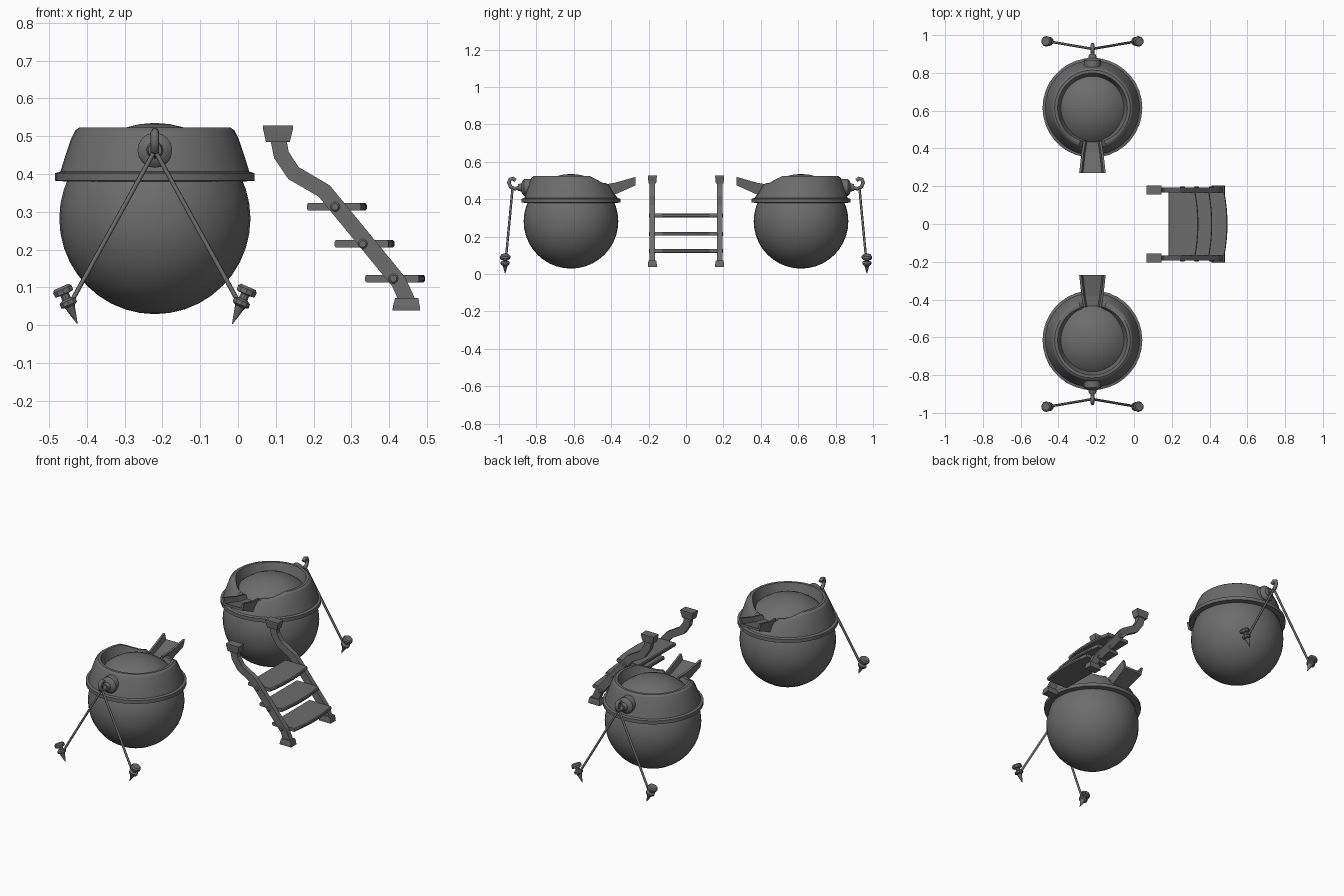
import bpy, bmesh, math
from mathutils import Vector

if "Cube" in bpy.data.objects:
    bpy.data.objects.remove(bpy.data.objects["Cube"])

grey = bpy.data.materials.new("iron grey")
grey.use_nodes = True
GREY = (0.15, 0.15, 0.15, 1)
grey.diffuse_color = GREY
grey.node_tree.nodes["Principled BSDF"].inputs["Base Color"].default_value = GREY

CX, CY, CZ, R = -0.22, 0.615, 0.282, 0.253


def finish(name, bm, smooth=None):
    bmesh.ops.recalc_face_normals(bm, faces=bm.faces[:])
    me = bpy.data.meshes.new(name)
    bm.to_mesh(me)
    bm.free()
    me.materials.append(grey)
    ob = bpy.data.objects.new(name, me)
    bpy.context.collection.objects.link(ob)
    if smooth:
        bpy.ops.object.select_all(action='DESELECT')
        ob.select_set(True)
        bpy.context.view_layer.objects.active = ob
        bpy.ops.object.shade_smooth_by_angle(angle=math.radians(smooth))
    return ob


def loft(bm, rings, closed=False):
    """Skin a row of equal point loops; cap the ends unless closed."""
    loops = [[bm.verts.new(p) for p in ring] for ring in rings]
    n = len(loops[0])
    pairs = list(zip(loops, loops[1:])) + ([(loops[-1], loops[0])] if closed else [])
    for a, b in pairs:
        for i in range(n):
            j = (i + 1) % n
            bm.faces.new((a[i], a[j], b[j], b[i]))
    if not closed:
        bm.faces.new(loops[0])
        bm.faces.new(loops[-1])


def lathe(name, profile, base, axis, sides=12, smooth=35):
    """Revolve (radius, distance) pairs around an axis from base."""
    q = Vector(axis).to_track_quat('Z', 'Y')
    turns = [2 * math.pi * i / sides for i in range(sides)]
    bm = bmesh.new()
    loft(bm, [[Vector(base) + q @ Vector((r * math.cos(t), r * math.sin(t), h))
               for t in turns] for r, h in profile])
    return finish(name, bm, smooth)


def tube(name, points, radius):
    cu = bpy.data.curves.new(name, 'CURVE')
    cu.dimensions = '3D'
    cu.bevel_depth = radius
    cu.bevel_resolution = 1
    cu.use_fill_caps = True
    sp = cu.splines.new('POLY')
    sp.points.add(len(points) - 1)
    for p, co in zip(sp.points, points):
        p.co = (*co, 1)
    cu.materials.append(grey)
    ob = bpy.data.objects.new(name, cu)
    bpy.context.collection.objects.link(ob)
    return ob


def rim_height(deg):
    """Rim height factor, dipping towards the spout."""
    if deg < 14:
        return 0.4
    if deg < 32:
        return 0.68
    return min(1, 0.68 + 0.32 * (deg - 32) / 28)


def pot(side, tag):
    # d is the distance from the pot centre towards the spout
    def at(x, d, z):
        return Vector((CX + x, side * (CY - d), z))

    # Round bowl
    bm = bmesh.new()
    bmesh.ops.create_uvsphere(bm, u_segments=32, v_segments=20, radius=R)
    bmesh.ops.translate(bm, verts=bm.verts[:], vec=at(0, 0, CZ))
    finish(tag + "_bowl", bm, 60)

    # Flanged collar, lower at the spout
    profile = [(0.235, 0.38), (0.264, 0.382), (0.264, 0.402), (0.25, 0.406), (0.238, 0.445),
               (0.222, 0.493), (0.211, 0.515), (0.2, 0.523), (0.185, 0.523), (0.178, 0.5),
               (0.163, 0.46)]
    rings = []
    for i in range(36):
        a = math.radians(i * 10)
        f = rim_height(min(i * 10, 360 - i * 10))
        rings.append([at(r * math.sin(a), r * math.cos(a),
                         z if z < 0.41 else 0.406 + (z - 0.406) * f) for r, z in profile])
    bm = bmesh.new()
    loft(bm, rings, closed=True)
    finish(tag + "_collar", bm, 25)

    # Open pouring channel: distance, half width, underside, floor, wall top
    rings = []
    for d, w, low, floor, top in [(0.175, 0.048, 0.42, 0.457, 0.478),
                                  (0.235, 0.058, 0.425, 0.462, 0.488),
                                  (0.345, 0.07, 0.474, 0.488, 0.519)]:
        half = [(w * 0.85, low), (w, top), (w - 0.012, top), (w - 0.02, floor)]
        rings.append([at(x, d, z) for x, z in half]
                     + [at(-x, d, z) for x, z in reversed(half)])
    bm = bmesh.new()
    loft(bm, rings)
    finish(tag + "_spout", bm)

    # Boss and hook at the back of the collar
    lathe(tag + "_boss", [(0.046, 0), (0.046, 0.035), (0.036, 0.045), (0.022, 0.05),
                          (0.018, 0.068)], at(0, -0.215, 0.463), (0, side, 0), 16)
    hook = [(0.27, 0.465), (0.3, 0.456), (0.322, 0.465), (0.332, 0.488),
            (0.326, 0.506), (0.31, 0.511), (0.296, 0.5)]
    tube(tag + "_hook", [at(0, -d, z) for d, z in hook], 0.0115)

    # Guy ropes and ground stakes
    for sx, end in ((-1, "right"), (1, "left")):
        tube(f"{tag}_{end}_rope", [at(0, -0.312, 0.462), at(sx * 0.222, -0.35, 0.06)], 0.0065)
        tip = at(sx * 0.205, -0.352, 0.003)
        lathe(f"{tag}_{end}_stake",
              [(0.001, 0), (0.013, 0.045), (0.015, 0.05), (0.024, 0.055), (0.024, 0.066),
               (0.013, 0.072), (0.012, 0.085), (0.027, 0.087), (0.028, 0.1), (0.022, 0.107)],
              tip, (sx * 0.4, 0, 0.92), 10)


pot(-1, "front_pot")
pot(1, "back_pot")


# Stair rails with a cap at the top and a foot at the bottom
def block(name, y, hy, layers):
    bm = bmesh.new()
    loft(bm, [[(x0, y - h, z), (x1, y - h, z), (x1, y + h, z), (x0, y + h, z)]
              for x0, x1, z, h in [(a, b, c, hy * k) for a, b, c, k in layers]])
    finish(name, bm)


path = [Vector(p) for p in [(0.105, 0.5), (0.115, 0.45), (0.147, 0.402), (0.228, 0.355),
                            (0.425, 0.115), (0.45, 0.06)]]
treads = [(0.26, 0.313), (0.333, 0.215), (0.414, 0.123)]
for s, side in ((-1, "right"), (1, "left")):
    y = s * 0.18
    rings = []
    for i, p in enumerate(path):
        t = (path[min(i + 1, len(path) - 1)] - path[max(i - 1, 0)]).normalized()
        n = Vector((-t.y, t.x)) * 0.021
        a, b = p + n, p - n
        rings.append([(a.x, y - 0.014, a.y), (b.x, y - 0.014, b.y),
                      (b.x, y + 0.014, b.y), (a.x, y + 0.014, a.y)])
    bm = bmesh.new()
    loft(bm, rings)
    finish(side + "_rail", bm)
    block(side + "_rail_cap", y, 0.024,
          [(0.074, 0.137, 0.485, 0.85), (0.066, 0.146, 0.52, 1), (0.066, 0.146, 0.528, 1)])
    block(side + "_rail_foot", y, 0.024,
          [(0.409, 0.482, 0.038, 1), (0.41, 0.481, 0.05, 1), (0.416, 0.477, 0.072, 0.85)])
    for i, (x, z) in enumerate(treads):
        lathe(f"{side}_bolt_{i + 1}", [(0.013, 0), (0.013, 0.02), (0.009, 0.024)],
              (x - 0.003, s * 0.175, z), (0, s, 0), 10)

# Bowed treads with chamfered edges
for i, (x, z) in enumerate(treads):
    outline = [(-0.078, 0.168), (-0.078, -0.168)]
    for k in range(9):
        y = -0.168 + 0.042 * k
        outline.append((0.081 - 0.016 * (y / 0.168) ** 2, y))
    bm = bmesh.new()
    loft(bm, [[(x + px * k, py, z + h) for px, py in outline]
              for h, k in [(-0.01, 0.95), (-0.005, 1), (0.005, 1), (0.01, 0.95)]])
    finish(f"tread_{i + 1}", bm)
